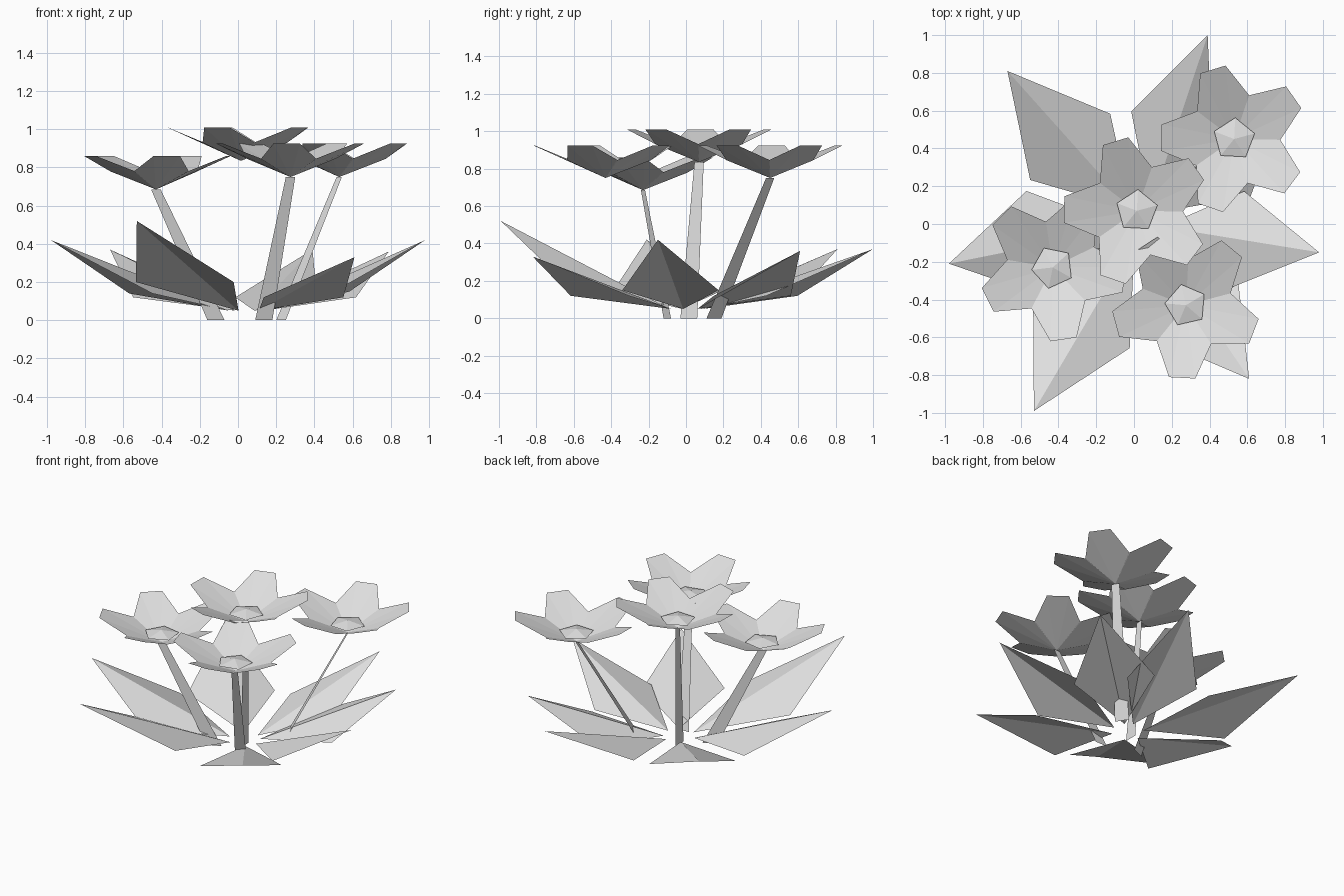
import bpy, math
from mathutils import Vector

if "Cube" in bpy.data.objects:
    bpy.data.objects.remove(bpy.data.objects["Cube"])

mat = bpy.data.materials.new("pale_grey")
mat.diffuse_color = (0.75, 0.75, 0.75, 1)
mat.use_nodes = True
mat.node_tree.nodes["Principled BSDF"].inputs["Base Color"].default_value = mat.diffuse_color


def add_mesh(name, verts, faces):
    mesh = bpy.data.meshes.new(name)
    mesh.from_pydata([tuple(v) for v in verts], [], faces)
    mesh.materials.append(mat)
    obj = bpy.data.objects.new(name, mesh)
    bpy.context.collection.objects.link(obj)
    return obj


def polar(center, radius, angle, side=0.0, z=0.0):
    """Point at a radius along a heading, shifted sideways and up."""
    c, s = math.cos(angle), math.sin(angle)
    return center + Vector((radius * c - side * s, radius * s + side * c, z))


def petal_ring(name, center, turn):
    # five cupped petals meeting at one point, each with a blunt tip
    verts, faces = [center], []
    for k in range(5):
        a = math.radians(turn + 72 * k)
        n = len(verts)
        verts += [polar(center, 0.195, a, -0.145, 0.095),
                  polar(center, 0.385, a, -0.07, 0.175),
                  polar(center, 0.385, a, 0.07, 0.175),
                  polar(center, 0.195, a, 0.145, 0.095)]
        faces += [(0, n, n + 1), (0, n + 1, n + 2), (0, n + 2, n + 3)]
    add_mesh(name, verts, faces)


def flower_center(name, center, turn):
    # shallow five-sided cap
    verts = [center + Vector((0, 0, 0.085))]
    verts += [polar(center, 0.113, math.radians(turn - 20 + 72 * k), 0, 0.06)
              for k in range(5)]
    add_mesh(name, verts, [(0, 1 + k, 1 + (k + 1) % 5) for k in range(5)])


def stem(name, foot, width, top):
    # flat strip, tapering to about half its width
    w = Vector((width[0], width[1], 0)) / 2
    f = Vector((foot[0], foot[1], 0))
    add_mesh(name, [f - w, f + w, top + w * 0.55, top - w * 0.55], [(0, 1, 2, 3)])


def leaf(name, tip, reach, half, side_z):
    # two triangles folded down from a ridge between base and tip
    a = math.atan2(tip[1], tip[0])
    o = Vector((0, 0, 0))
    base = polar(Vector((0.05, 0, 0)), 0.1, a, 0, 0.05)
    verts = [base, polar(o, reach, a, -half, side_z), Vector(tip),
             polar(o, reach, a, half, side_z)]
    add_mesh(name, verts, [(0, 1, 2), (0, 2, 3)])


# flowers: centre, petal heading, stem foot, stem strip width vector
flowers = [
    ((0.53, 0.45, 0.75), 35, (0.225, 0.15), (0.05, -0.08)),
    ((0.015, 0.07, 0.835), 35, (0.04, 0.015), (0.0, 0.09)),
    ((-0.43, -0.23, 0.685), 206.5, (-0.115, -0.10), (0.09, 0.04)),
    ((0.275, -0.43, 0.75), 51, (0.135, -0.16), (0.09, 0.0)),
]
for i, (c, turn, foot, width) in enumerate(flowers, 1):
    c = Vector(c)
    petal_ring(f"petals_{i}", c, turn)
    flower_center(f"flower_center_{i}", c, turn)
    stem(f"stem_{i}", foot, width, c)

# leaves: tip, distance of the widest point, half width, edge height
leaves = [
    ((-0.67, 0.81, 0.37), 0.53, 0.275, 0.12),
    ((0.39, 1.0, 0.37), 0.55, 0.23, 0.12),
    ((0.79, 0.61, 0.36), 0.58, 0.26, 0.12),
    ((0.98, -0.15, 0.42), 0.55, 0.26, 0.15),
    ((0.61, -0.82, 0.33), 0.575, 0.26, 0.12),
    ((-0.53, -0.99, 0.52), 0.59, 0.29, 0.20),
    ((-0.98, -0.21, 0.42), 0.52, 0.29, 0.14),
]
for i, data in enumerate(leaves, 1):
    leaf(f"leaf_{i}", *data)
